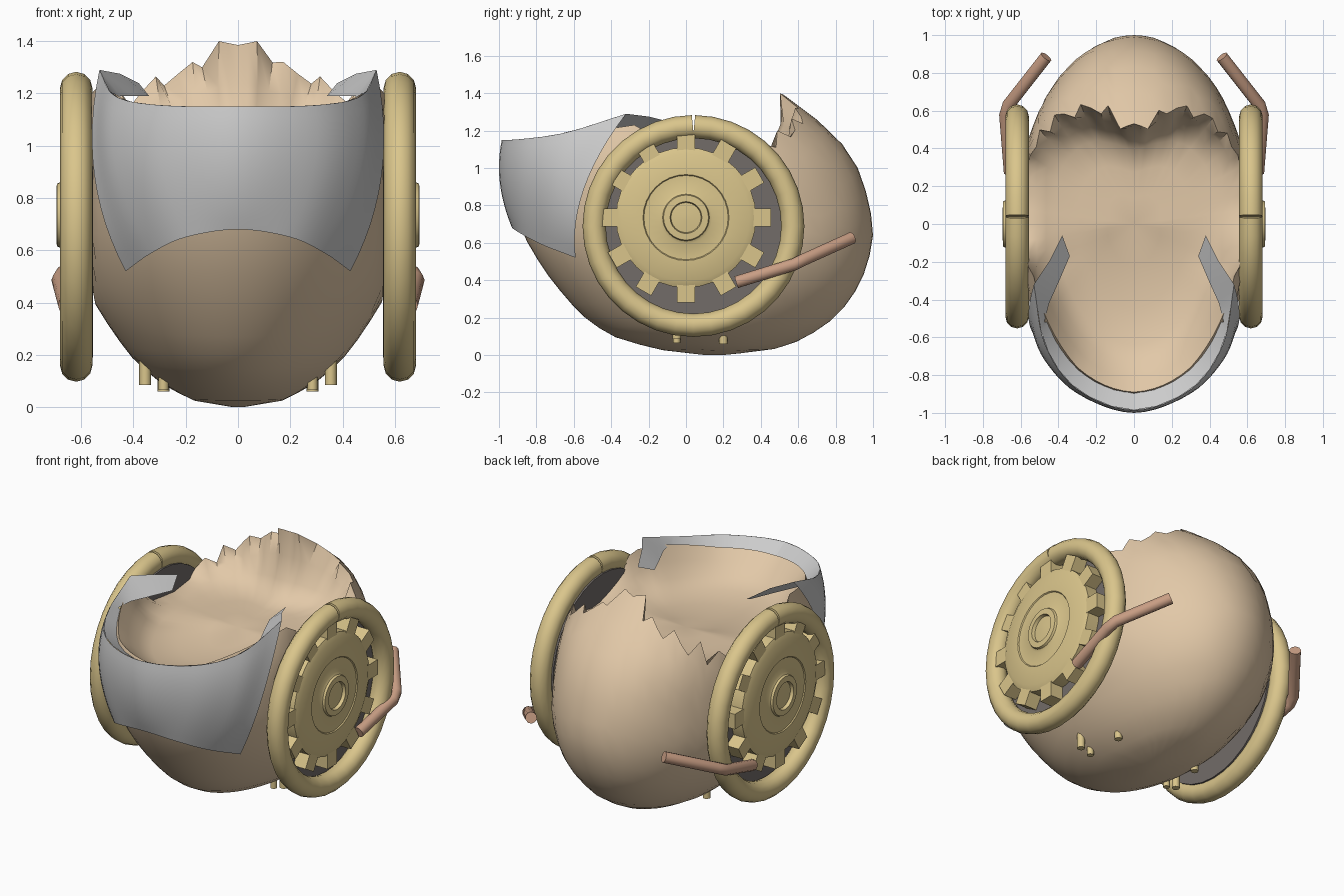
import bpy, bmesh
from math import sin, cos, pi, radians
from mathutils import Vector, Matrix

if "Cube" in bpy.data.objects:
    bpy.data.objects.remove(bpy.data.objects["Cube"])

def mat(name, c):
    m = bpy.data.materials.new(name)
    m.diffuse_color = (*c, 1)
    m.use_nodes = True
    m.node_tree.nodes["Principled BSDF"].inputs["Base Color"].default_value = m.diffuse_color
    return m

TAN = mat("tan", (0.76, 0.58, 0.39))
GOLD = mat("brass", (0.7, 0.56, 0.26))
COPPER = mat("copper", (0.58, 0.34, 0.23))
WHITE = mat("white", (0.9, 0.9, 0.87))
DARK = mat("dark", (0.17, 0.15, 0.14))

def finish(name, bm, m, angle=35):
    bmesh.ops.recalc_face_normals(bm, faces=bm.faces)
    me = bpy.data.meshes.new(name)
    bm.to_mesh(me)
    bm.free()
    ob = bpy.data.objects.new(name, me)
    bpy.context.collection.objects.link(ob)
    me.materials.append(m)
    bpy.ops.object.select_all(action='DESELECT')
    ob.select_set(True)
    bpy.context.view_layer.objects.active = ob
    bpy.ops.object.shade_smooth_by_angle(angle=radians(angle))
    return ob

def mirror(ob):
    ob.modifiers.new("mirror", 'MIRROR').use_mirror_merge = False
    return ob

def lerp(table, x, col=1):
    for a, b in zip(table, table[1:]):
        if x <= b[0]:
            k = (x - a[0]) / (b[0] - a[0])
            return a[col] + (b[col] - a[col]) * k
    return table[-1][col]

def bridge(bm, rings, closed=True):
    for a, b in zip(rings, rings[1:]):
        n = len(a)
        for i in range(n if closed else n - 1):
            bm.faces.new((a[i], a[(i + 1) % n], b[(i + 1) % n], b[i]))

def tube(bm, path, r, n=8):
    # round bar along a path, its section carried along without twisting
    pts = [Vector(p) for p in path]
    rings, old, q = [], None, None
    for i, p in enumerate(pts):
        d = (pts[min(i + 1, len(pts) - 1)] - pts[max(i - 1, 0)]).normalized()
        q = old.rotation_difference(d) @ q if old else d.to_track_quat('Z', 'Y')
        old = d
        rings.append([bm.verts.new(p + q @ Vector((r * cos(2 * pi * k / n), r * sin(2 * pi * k / n), 0)))
                      for k in range(n)])
    bridge(bm, rings)
    bm.faces.new(rings[0])
    bm.faces.new(rings[-1])

# body: egg with flattened sides and broken rim; slices are (z, front y, back y, half width)
EGG = [(0, 0.1, 0.2, 0.02), (0.025, -0.12, 0.45, 0.17), (0.08, -0.35, 0.62, 0.28), (0.17, -0.51, 0.76, 0.39),
       (0.28, -0.62, 0.87, 0.475), (0.4, -0.72, 0.94, 0.55), (0.52, -0.8, 0.98, 0.595),
       (0.64, -0.87, 1.0, 0.615), (0.8, -0.93, 0.985, 0.62), (0.98, -0.93, 0.93, 0.62),
       (1.1, -0.89, 0.86, 0.605), (1.2, -0.81, 0.77, 0.58), (1.3, -0.68, 0.65, 0.53), (1.4, -0.5, 0.51, 0.42)]
RIM = [(0, 1.385), (10, 1.4), (15, 1.3), (20, 1.32), (30, 1.23), (35, 1.265), (45, 1.14), (50, 1.2),
       (55, 1.07), (60, 1.13), (70, 1.02), (80, 1.0), (95, 1.03), (105, 1.2), (110, 1.23),
       (125, 1.2), (150, 1.12), (180, 1.1)]

def egg(t, z):
    f, b, w = (lerp(EGG, z, c) for c in (1, 2, 3))
    x = max(-0.56, min(0.56, w * sin(t)))
    return Vector((x, (f + b) / 2 + (b - f) / 2 * cos(t), z))

bm = bmesh.new()
N, K = 72, 16
angles = [2 * pi * i / N for i in range(N)]
# the spikes are cut back a little on the right half
rims = [lerp(RIM, min(i, N - i) * 360 / N) for i in range(N)]
soft = [sum(rims[(i + j) % N] for j in range(-3, 4)) / 7 for i in range(N)]
rims = [max(r, s - 0.01) if i < N / 2 else r for i, (r, s) in enumerate(zip(rims, soft))]
rings = [[bm.verts.new(egg(t, r * (1 - cos(pi / 2 * k / K)) ** 0.95)) for t, r in zip(angles, rims)]
         for k in range(K + 1)]
# inside: short wall down to a broad hollow floor
for f, s in ((0.92, 0.65), (0.83, 0.3), (0.72, 0.07), (0.5, 0), (0.25, 0)):
    ring = []
    for t, r, e in zip(angles, soft, rims):
        p = egg(t, min(r, e + 0.03) if f > 0.9 else r)
        floor = 0.99 - 0.05 * max(0, -cos(t))
        ring.append(bm.verts.new((p.x * f, p.y * f, floor + (p.z - floor) * s)))
    rings.append(ring)
bridge(bm, rings)
c0, c1 = bm.verts.new((0, 0.15, 0)), bm.verts.new((0, 0, 0.985))
for i in range(N):
    j = (i + 1) % N
    bm.faces.new((c0, rings[0][j], rings[0][i]))
    bm.faces.new((c1, rings[-1][i], rings[-1][j]))
finish("body", bm, TAN, 45)

# visor: half sheet through bottom, middle and top edges, then mirrored
def catmull(pts, u):
    n = len(pts) - 1
    i = min(int(u * n), n - 1)
    k = u * n - i
    P = [Vector(p) for p in pts]
    a = P[i - 1] if i else Vector((-P[1].x, P[1].y, P[1].z))
    d = P[i + 2] if i + 2 <= n else 2 * P[i + 1] - P[i]
    b, c = P[i], P[i + 1]
    return 0.5 * (2 * b + (c - a) * k + (2 * a - 5 * b + 4 * c - d) * k ** 2 + (3 * b - a - 3 * c + d) * k ** 3)

LOW = [(0, -0.93, 0.68), (0.2, -0.885, 0.65), (0.33, -0.77, 0.59), (0.43, -0.59, 0.52)]
MID = [(0, -0.995, 0.92), (0.29, -0.9, 0.915), (0.465, -0.73, 0.905), (0.55, -0.545, 0.89)]
TOP = [(0, -0.985, 1.15), (0.3, -0.875, 1.155), (0.47, -0.64, 1.19), (0.53, -0.32, 1.29)]

bm = bmesh.new()
grid = []
for j in range(13):
    v = j / 12
    row = []
    for i in range(19):
        a, b, c = (catmull(r, i / 18) for r in (LOW, MID, TOP))
        row.append(bm.verts.new(a * (2 * (v - .5) * (v - 1)) + b * (4 * v * (1 - v)) + c * (2 * v * (v - .5))))
    grid.append(row)
bridge(bm, grid, False)
mirror(finish("visor", bm, WHITE)).modifiers["mirror"].use_mirror_merge = True

# visor inner lip and tips folding inward over the rim
bm = bmesh.new()
outer = [catmull(TOP, i / 8) for i in range(9)] + [Vector((0.45, -0.2, 1.275)), Vector((0.38, -0.06, 1.24))]
inner = [Vector((p.x * 0.89, p.y * 0.91, p.z - 0.06)) for p in outer[:7]]
inner += [Vector((0.475, -0.52, 1.18)), Vector((0.45, -0.42, 1.19)), Vector((0.4, -0.31, 1.19)),
          Vector((0.34, -0.17, 1.19))]
bridge(bm, [[bm.verts.new(p) for p in outer], [bm.verts.new(p) for p in inner]], False)
mirror(finish("visor_lip", bm, WHITE, 60))

# wheel parts are turned around the x axis: profile of (radius, x)
def lathe(name, prof, y, z, m, n=32):
    bm = bmesh.new()
    rings = [[bm.verts.new((x, y + r * cos(2 * pi * k / n), z + r * sin(2 * pi * k / n)))
              for k in range(n)] for r, x in prof]
    bridge(bm, rings)
    bm.faces.new(rings[0])
    bm.faces.new(rings[-1])
    return mirror(finish(name, bm, m))

lathe("wheel_plate", [(0.5, 0.555), (0.5, 0.575)], 0.04, 0.69, DARK)
lathe("gear_disc", [(0.375, 0.57), (0.375, 0.655), (0.34, 0.672), (0.23, 0.678), (0.225, 0.672),
                    (0.14, 0.672), (0.125, 0.68), (0.12, 0.693), (0.085, 0.695), (0.08, 0.675), (0.02, 0.68)],
      0, 0.735, GOLD)

# gear teeth
bm = bmesh.new()
for k in range(12):
    M = (Matrix.Translation((0.618, 0, 0.735)) @ Matrix.Rotation(k * pi / 6, 4, 'X')
         @ Matrix.Translation((0, 0.4, 0)) @ Matrix.Diagonal((0.085, 0.11, 0.095, 1)))
    bmesh.ops.create_cube(bm, size=1, matrix=M)
mirror(finish("gear_teeth", bm, GOLD))

# split rim around each wheel
bm = bmesh.new()
arc = [pi / 2 + 0.006 + (2 * pi - 0.012) * k / 36 for k in range(37)]
tube(bm, [(0.619, 0.04 + 0.531 * cos(a), 0.69 + 0.531 * sin(a)) for a in arc], 0.062, 12)
mirror(finish("wheel_rim", bm, GOLD, 45))

# bent copper rods
bm = bmesh.new()
tube(bm, [(0.655, 0.27, 0.39), (0.68, 0.58, 0.485), (0.665, 0.63, 0.51), (0.465, 0.885, 0.625)], 0.034, 10)
mirror(finish("bent_rod", bm, COPPER, 50))

# small pegs underneath
bm = bmesh.new()
tube(bm, [(0.355, -0.05, 0.2), (0.355, -0.05, 0.085)], 0.023)
tube(bm, [(0.285, 0.2, 0.15), (0.285, 0.2, 0.06)], 0.023)
tube(bm, [(0.285, -0.05, 0.12), (0.285, -0.05, 0.065)], 0.02)
mirror(finish("under_peg", bm, GOLD, 50))
